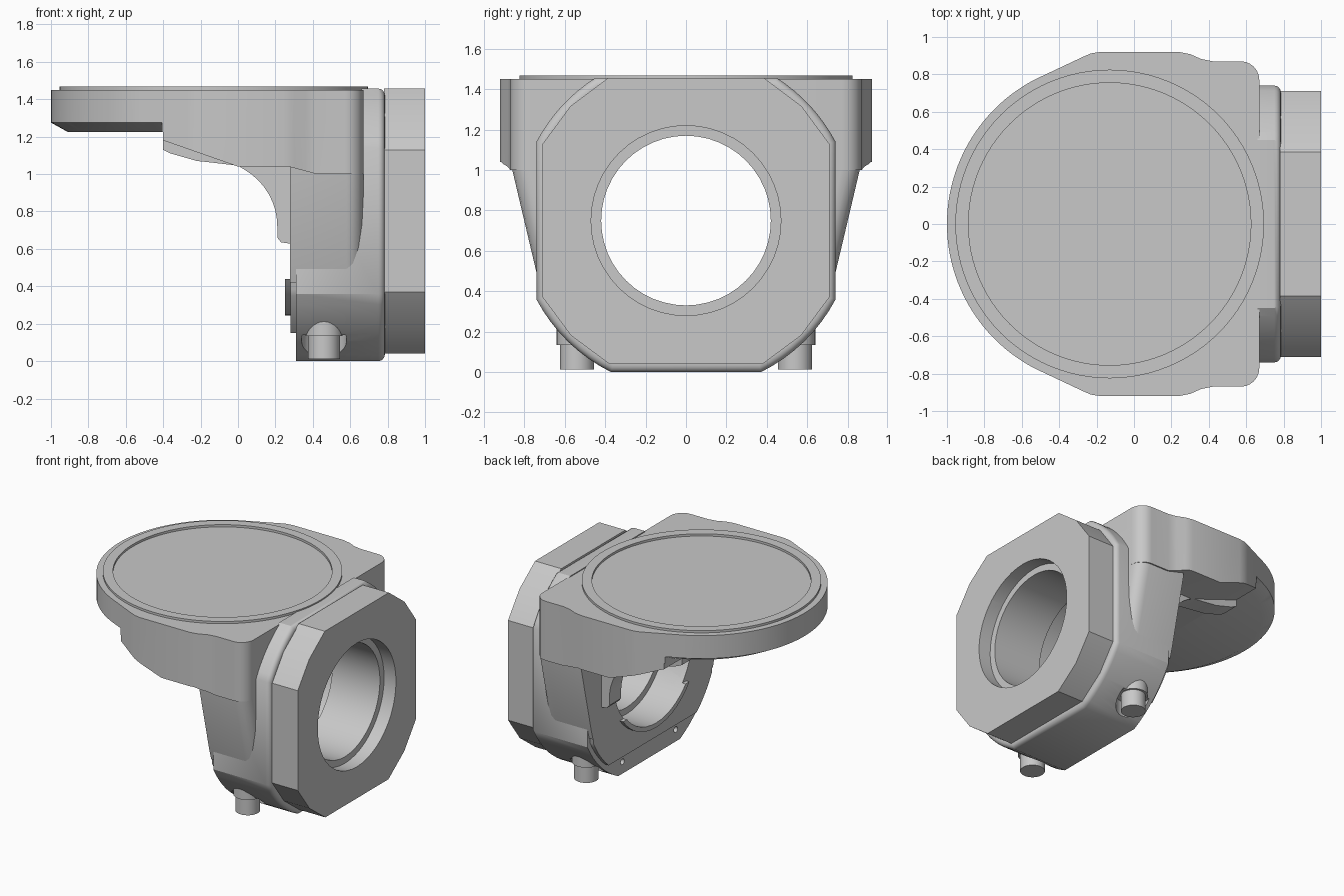
import bpy, bmesh, math
from mathutils import Matrix

old = bpy.data.objects.get("Cube")
if old:
    bpy.data.objects.remove(old, do_unlink=True)

grey = bpy.data.materials.new("machined grey")
grey.use_nodes = True
grey.diffuse_color = (0.58, 0.58, 0.58, 1)
grey.node_tree.nodes["Principled BSDF"].inputs["Base Color"].default_value = grey.diffuse_color

BORE_Z = 0.75
SEAT_X = -0.13
AXES = {"x": lambda p, d: (d, p[0], p[1]),
        "y": lambda p, d: (p[0], d, p[1]),
        "z": lambda p, d: (p[0], p[1], d)}


def finish(name, bm):
    """Turn a bmesh into a grey object."""
    mesh = bpy.data.meshes.new(name)
    bm.to_mesh(mesh)
    bm.free()
    mesh.materials.append(grey)
    ob = bpy.data.objects.new(name, mesh)
    bpy.context.collection.objects.link(ob)
    return ob


def prism(name, pts, axis, lo, hi, bevel=0, pick=None):
    """Extrude a profile along an axis, optionally bevelling picked edges."""
    bm = bmesh.new()
    ends = [[bm.verts.new(AXES[axis](p, d)) for p in pts] for d in (lo, hi)]
    bm.faces.new(ends[0])
    bm.faces.new(ends[1])
    n = len(pts)
    for i in range(n):
        j = (i + 1) % n
        bm.faces.new((ends[0][i], ends[0][j], ends[1][j], ends[1][i]))
    bmesh.ops.recalc_face_normals(bm, faces=bm.faces)
    if bevel:
        edges = [e for e in bm.edges if pick(e.verts[0].co, e.verts[1].co)]
        bmesh.ops.bevel(bm, geom=edges, offset=bevel, segments=4, profile=0.5,
                        affect="EDGES", clamp_overlap=True)
    return finish(name, bm)


def box(name, x, y, z):
    return prism(name, [(x[0], z[0]), (x[1], z[0]), (x[1], z[1]), (x[0], z[1])], "y", *y)


def arc(cx, cy, r, a, b, n):
    """Points on an arc, angles in degrees."""
    return [(cx + r * math.cos(math.radians(a + (b - a) * i / n)),
             cy + r * math.sin(math.radians(a + (b - a) * i / n))) for i in range(n + 1)]


def cylinder(name, axis, cx, cy, r, lo, hi, n=48):
    return prism(name, arc(cx, cy, r, 0, 360, n)[:-1], axis, lo, hi)


def cut(ob, *cutters):
    """Subtract cutters and bake the result."""
    bpy.context.view_layer.objects.active = ob
    for c in cutters:
        c.hide_render = True
        m = ob.modifiers.new("cut", "BOOLEAN")
        m.operation, m.solver, m.object = "DIFFERENCE", "EXACT", c
        bpy.ops.object.modifier_apply(modifier=m.name)


def mirror_y(pts):
    """Close a right half given as (y, z) points."""
    return pts + [(-y, z) for y, z in reversed(pts)]


def trimmed_disc(r, half_width, low, high, n):
    """Outline of a disc around the bore, trimmed by a rectangle."""
    side = math.degrees(math.acos(half_width / r))
    bottom = math.degrees(math.asin((low - BORE_Z) / r))
    top = math.degrees(math.asin((high - BORE_Z) / r))
    return mirror_y(arc(0, BORE_Z, r, bottom, -side, n) + arc(0, BORE_Z, r, side, top, n))


# Cutters
bore = cylinder("bore_cutter", "x", 0, BORE_Z, 0.42, -0.5, 1.5)
front_step = cylinder("flange_step_cutter", "x", 0, BORE_Z, 0.47, 0.9, 1.5)
rear_step = cylinder("rear_step_cutter", "x", 0, BORE_Z, 0.47, -0.5, 0.5)
underside = prism("underside_cutter", [
    (-1.2, 0.9), (-1.2, 1.225), (-0.4, 1.225), (-0.4, 1.18), (0, 1.04), (0.27, 1.04),
    (0.42, 1.0), (1.2, 1.0), (1.2, 0.9)], "y", -1.2, 1.2)
tunnel = box("tunnel_cutter", (-0.45, 0.28), (-0.6, 0.6), (0.8, 1.222))

# Sloping lower edge of the round end: a block hollowed by a cone
slope = box("slope_cutter", (-1.2, -0.405), (-1.2, 1.2), (1.22, 1.275))
bm = bmesh.new()
bmesh.ops.create_cone(bm, cap_ends=True, segments=96, radius1=0.762, radius2=0.951, depth=0.105,
                      matrix=Matrix.Translation((SEAT_X, 0, 1.2675)))
cut(slope, finish("cone_cutter", bm))

# Top plate with side skirts
half = arc(SEAT_X, 0, 0.87, 180, 117, 24)
half += [(-0.27, 0.895), (-0.23, 0.912), (-0.18, 0.92), (0.24, 0.92), (0.3, 0.908),
         (0.36, 0.882), (0.42, 0.87)]
half += arc(0.57, 0.77, 0.1, 90, 0, 6)
outline = half + [(x, -y) for x, y in reversed(half) if y > 1e-4]
plate = prism("top_plate", outline, "z", 0.95, 1.45)
cut(plate, underside, slope, tunnel, bore, rear_step)

# Raised rim around the round seat
rim = cylinder("seat_rim", "z", SEAT_X, 0, 0.825, 1.44, 1.467, 96)
cut(rim, cylinder("rim_cutter", "z", SEAT_X, 0, 0.755, 1.4, 1.5, 96))

# Housing, rounded on the flange side and kept below the seat
housing = prism("housing", trimmed_disc(0.837, 0.74, 0, 1.457, 8), "x", 0.31, 0.785, 0.035,
                lambda a, b: min(a.x, b.x) > 0.77)
pockets = [cylinder("peg_pocket_cutter", "z", 0.46, s * 0.54, 0.12, -0.2, 0.14) for s in (1, -1)]
screw_holes = [cylinder("screw_hole_cutter", "x", s * 0.32, 0.09, 0.022, 0.2, 0.36, 16)
               for s in (1, -1)]
cut(housing, bore, rear_step, box("seat_clearance_cutter", (0.2, 0.66), (-1, 1), (1.43, 1.6)),
    *pockets, *screw_holes)

# Raised rear face of the housing and the half-ring lip below the bore
rear_face = prism("rear_face", trimmed_disc(0.8, 0.71, 0.15, 1.16, 8), "x", 0.28, 0.33)
cut(rear_face, rear_step)
lip = cylinder("rear_lip", "x", 0, BORE_Z, 0.505, 0.25, 0.3)
cut(lip, rear_step, box("lip_top_cutter", (0.2, 0.4), (-1, 1), (0.44, 1.5)))

# Tapered column joining housing and plate
side = [(0.72, 0.42), (0.742, 0.5), (0.86, 1.0), (0.86, 1.3)]
column = prism("tapered_column", mirror_y(side), "x", 0.278, 0.67, 0.09,
               lambda a, b: min(a.x, b.x) > 0.66 and a.y * b.y > 0)
cut(column, bore, rear_step)

# Square flange with rounded-off corners
flange = prism("flange", trimmed_disc(0.805, 0.71, 0.04, 1.457, 2), "x", 0.78, 1.0)
cut(flange, bore, front_step)

# Gusset with a curved tail on the left, short boss on the right
boss = [(0.3, 1.24), (-0.4, 1.24), (-0.4, 1.13), (-0.36, 1.11), (-0.22, 1.07), (-0.17, 1.065),
        (0, 1.045)]
tail = arc(-0.14, 0.72, 0.35, 60, 0, 8) + [(0.21, 0.66), (0.23, 0.635), (0.3, 0.625)]
parts = [plate, rim, housing, rear_face, lip, column, flange,
         prism("left_gusset", boss + tail, "y", 0.48, 0.62),
         prism("right_boss", boss + [(0.3, 1.045)], "y", -0.62, -0.48)]

# Pegs under the housing
for s, label in ((1, "left"), (-1, "right")):
    parts.append(cylinder(label + "_peg_collar", "z", 0.46, s * 0.54, 0.1, 0.135, 0.23, 32))
    parts.append(cylinder(label + "_peg", "z", 0.46, s * 0.54, 0.085, 0.012, 0.2, 32))

# Remove cutters, then smooth the curved surfaces
for ob in [o for o in bpy.data.objects if "_cutter" in o.name]:
    bpy.data.objects.remove(ob, do_unlink=True)
bpy.ops.object.select_all(action="DESELECT")
for ob in parts:
    ob.select_set(True)
bpy.context.view_layer.objects.active = plate
bpy.ops.object.shade_smooth_by_angle(angle=math.radians(30))
